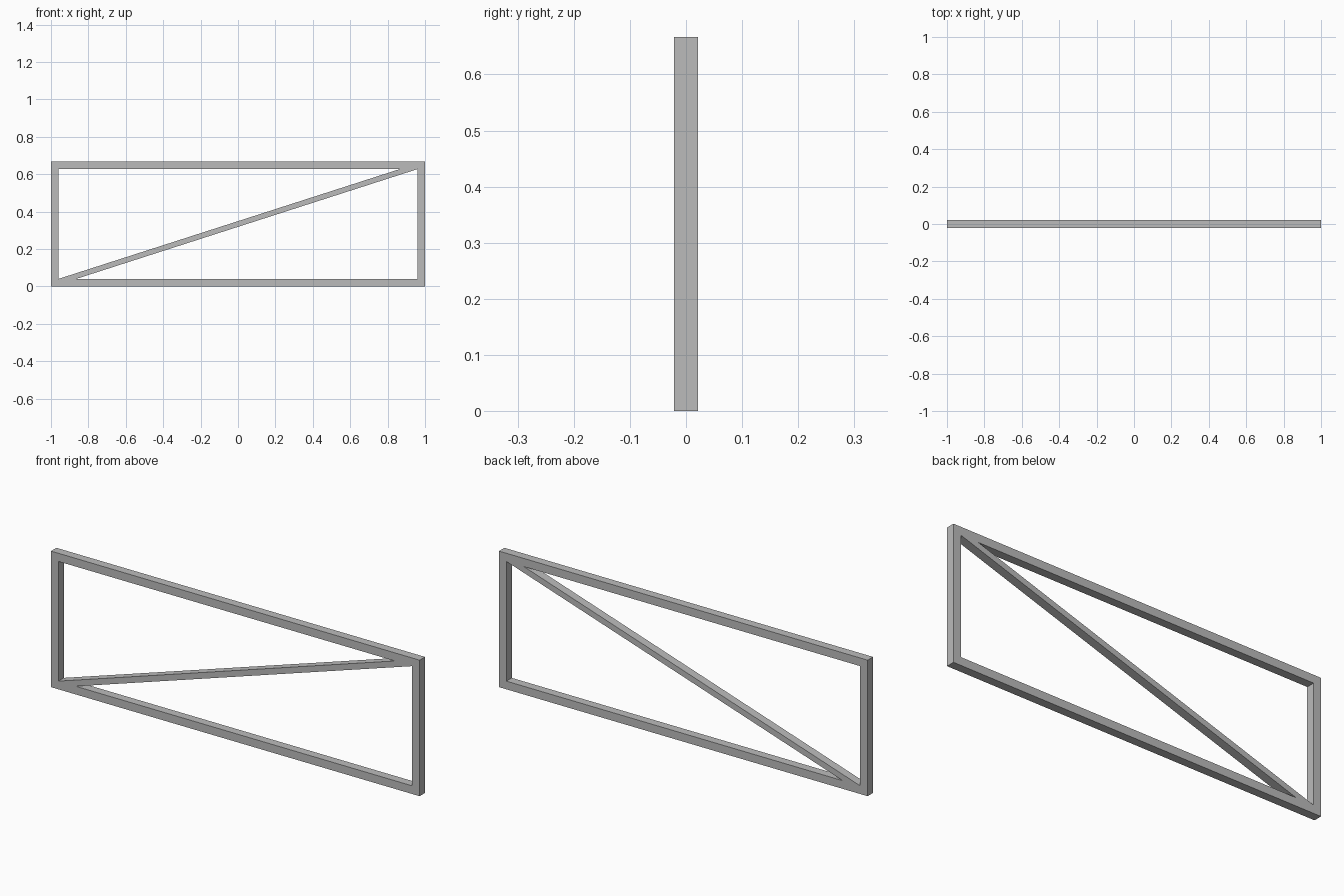
import bpy
import bmesh

cube = bpy.data.objects.get("Cube")
if cube:
    bpy.data.objects.remove(cube, do_unlink=True)

HALF_LENGTH, HEIGHT, DEPTH = 1.0, 0.667, 0.042
BORDER = 0.04        # width of the frame bars
BRACE_FOOT = 0.095   # length of the brace end along a bar

grey = bpy.data.materials.new("grey_metal")
grey.use_nodes = True
colour = (0.5, 0.5, 0.5, 1)
grey.diffuse_color = colour
grey.node_tree.nodes["Principled BSDF"].inputs["Base Color"].default_value = colour

# Outline and the two triangular openings beside the diagonal brace
inner_x = HALF_LENGTH - BORDER
top = HEIGHT - BORDER
outline = [(-HALF_LENGTH, 0), (HALF_LENGTH, 0),
           (HALF_LENGTH, HEIGHT), (-HALF_LENGTH, HEIGHT)]
upper_opening = [(-inner_x, BORDER), (-inner_x, top), (inner_x - BRACE_FOOT, top)]
lower_opening = [(-x, HEIGHT - z) for x, z in upper_opening]

bm = bmesh.new()
for loop in (outline, upper_opening, lower_opening):
    verts = [bm.verts.new((x, -DEPTH / 2, z)) for x, z in loop]
    for i, vert in enumerate(verts):
        bm.edges.new((verts[i - 1], vert))

# Fill the front around the openings, then extrude to the back
bmesh.ops.triangle_fill(bm, edges=bm.edges[:], use_beauty=True, normal=(0, -1, 0))
result = bmesh.ops.extrude_face_region(bm, geom=bm.faces[:], use_keep_orig=True)
back = [g for g in result["geom"] if isinstance(g, bmesh.types.BMVert)]
bmesh.ops.translate(bm, verts=back, vec=(0, DEPTH, 0))
bmesh.ops.recalc_face_normals(bm, faces=bm.faces[:])

mesh = bpy.data.meshes.new("braced_frame")
bm.to_mesh(mesh)
bm.free()
mesh.materials.append(grey)
bpy.context.collection.objects.link(bpy.data.objects.new("braced_frame", mesh))
